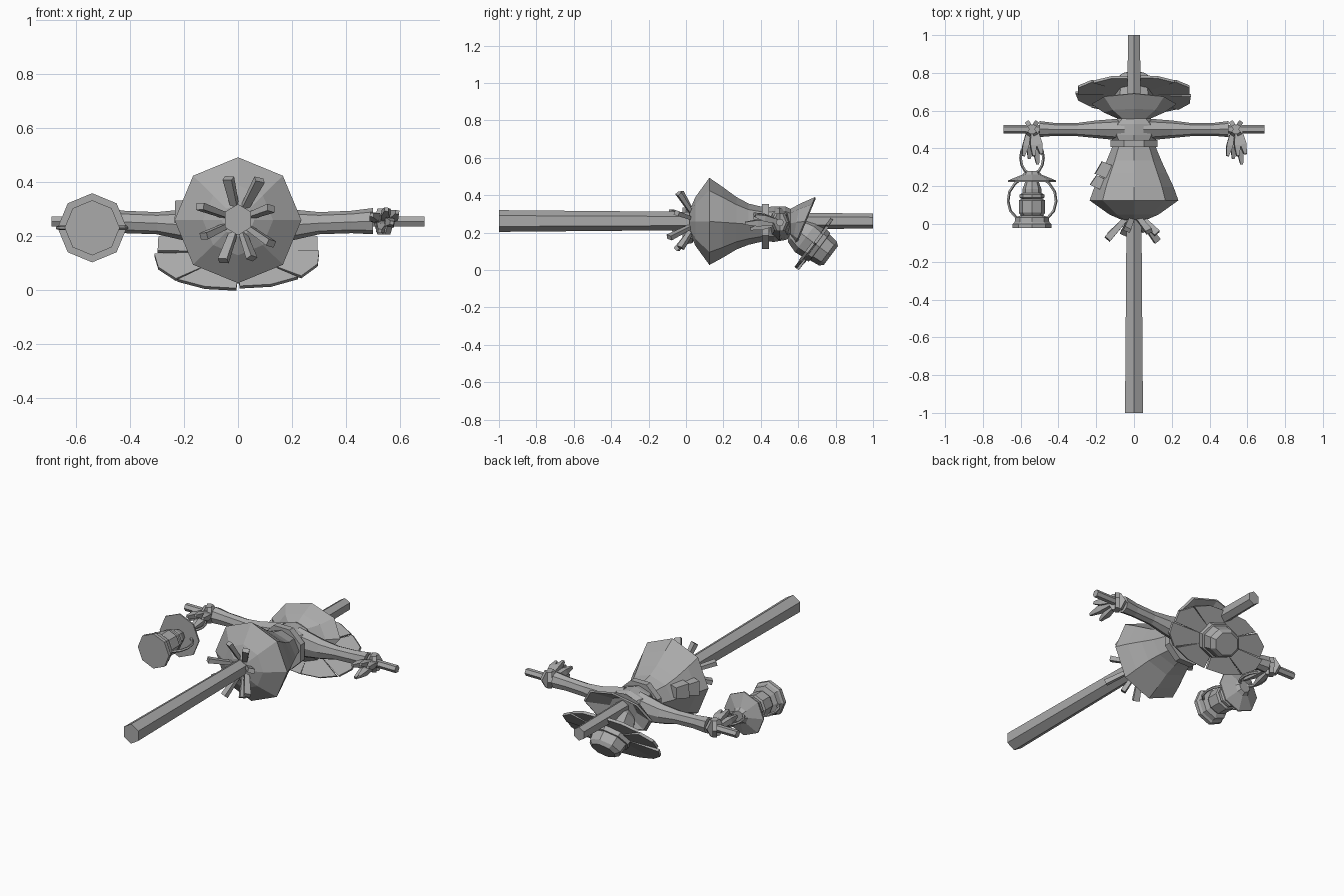
import bpy, bmesh, math, random
from mathutils import Vector as V

if "Cube" in bpy.data.objects:
    bpy.data.objects.remove(bpy.data.objects["Cube"])

random.seed(4)
grey = bpy.data.materials.new("weathered grey")
grey.diffuse_color = (0.4, 0.4, 0.4, 1)
grey.use_nodes = True
grey.node_tree.nodes["Principled BSDF"].inputs["Base Color"].default_value = grey.diffuse_color


def finish(name, bm):
    bmesh.ops.recalc_face_normals(bm, faces=bm.faces)
    me = bpy.data.meshes.new(name)
    bm.to_mesh(me)
    bm.free()
    me.materials.append(grey)
    ob = bpy.data.objects.new(name, me)
    bpy.context.collection.objects.link(ob)
    return ob


def ring(c, u, v, n=8, turn=0.0):
    """Closed ring of n points around c with half-axes u and v."""
    c, u, v = V(c), V(u), V(v)
    return [c + u * math.cos(turn + 2 * math.pi * i / n) + v * math.sin(turn + 2 * math.pi * i / n)
            for i in range(n)]


def loft(bm, rings, caps=True, closed=False):
    rows = [[bm.verts.new(p) for p in r] for r in rings]
    n = len(rows[0])
    pairs = list(zip(rows, rows[1:])) + ([(rows[-1], rows[0])] if closed else [])
    for a, b in pairs:
        for i in range(n):
            j = (i + 1) % n
            bm.faces.new((a[i], a[j], b[j], b[i]))
    if caps and not closed:
        bm.faces.new(rows[0])
        bm.faces.new(rows[-1])


def lathe_y(name, profile, x=0.0, n=8, turn=0.0):
    """Profile rows: y, half width, half depth, centre z."""
    bm = bmesh.new()
    loft(bm, [ring((x, y, z), (rx, 0, 0), (0, 0, rz), n, turn) for y, rx, rz, z in profile])
    return finish(name, bm)


def bar(bm, p, q, r0, r1, n=4, flat=1.0):
    p, q = V(p), V(q)
    d = (q - p).normalized()
    u = d.cross(V((0.13, 0.2, 1))).normalized()
    v = d.cross(u) * flat
    loft(bm, [ring(p, u * r0, v * r0, n, math.pi / 4), ring(q, u * r1, v * r1, n, math.pi / 4)])


def wire(bm, pts, r=0.008, n=5, closed=False):
    """Thin wire along points lying in a plane facing z."""
    rings = []
    m = len(pts)
    for i in range(m):
        a = pts[(i - 1) % m] if closed or i else pts[0]
        b = pts[(i + 1) % m] if closed or i < m - 1 else pts[-1]
        side = (V(b) - V(a)).normalized().cross(V((0, 0, 1)))
        rings.append(ring(pts[i], side * r, (0, 0, r), n))
    loft(bm, rings, closed=closed)


# upright pole and crossbar
lathe_y("pole", [(-1, .055, .058, .262), (1, .037, .04, .262)], n=6, turn=math.pi / 2)
bm = bmesh.new()
loft(bm, [ring((x, .502, .255), (0, .022, 0), (0, 0, .022), 6) for x in (-.69, .69)])
finish("crossbar", bm)

# stuffed coat skirt, belt and chest
lathe_y("coat_skirt", [(.02, .06, .06, .26), (.05, .13, .13, .26), (.125, .235, .233, .26),
                       (.195, .21, .19, .255), (.27, .175, .14, .25), (.335, .145, .11, .245),
                       (.42, .11, .09, .245)])
lathe_y("belt", [(.407, .135, .13, .233), (.445, .135, .13, .233)], turn=math.pi / 8)
lathe_y("chest", [(.42, .1, .09, .245), (.47, .13, .095, .245), (.53, .12, .09, .25), (.57, .075, .07, .25)])

# torn patches on one side of the coat
bm = bmesh.new()
for y0, y1, r0, r1 in ((.19, .245, .21, .185), (.25, .32, .183, .155)):
    bar(bm, (-r0 + .015, y0, .29), (-r1 + .015, y1, .29), .06, .045, 4)
finish("coat_patches", bm)

# sleeves, wrappings and straw hands
SLEEVE = ((.05, .44, .56, .16, .335), (.2, .455, .548, .185, .30), (.3, .465, .535, .208, .29),
          (.42, .467, .535, .212, .295), (.5, .46, .545, .208, .305))
for side, s in (("left", -1), ("right", 1)):
    bm = bmesh.new()
    loft(bm, [ring((s * x, (a + b) / 2, (c + d) / 2), (0, (b - a) / 2, 0), (0, 0, (d - c) / 2), 8)
              for x, a, b, c, d in SLEEVE])
    finish(side + "_sleeve", bm)

    bm = bmesh.new()
    for t in (-.6, .6):
        axis = V((math.cos(t), math.sin(t), 0)) * .012
        across = V((-math.sin(t), math.cos(t), 0)) * .05
        c = V((s * .54, .502, .255))
        loft(bm, [ring(c + axis * k, across, (0, 0, .055), 6) for k in (-1, 1)])
    finish(side + "_wrapping", bm)

    bm = bmesh.new()
    for dx, y, z in ((-.045, .36, .28), (-.015, .345, .22), (.03, .315, .25), (.05, .37, .29), (.01, .36, .3)):
        a, b = V((s * .54 + dx * .3, .51, .255)), V((s * .54 + dx, y, z))
        m = a.lerp(b, .65)
        bar(bm, a, m, .014, .024)
        bar(bm, m, b, .024, .01)
    finish(side + "_straw_hand", bm)

# straw sticking out under the coat
bm = bmesh.new()
for deg, r, y in ((20, .13, -.05), (62, .17, -.04), (103, .16, -.03), (160, .15, -.08),
                  (205, .14, -.06), (250, .16, -.05), (290, .15, -.03), (325, .15, -.09)):
    a = math.radians(deg)
    d = V((math.cos(a), 0, math.sin(a)))
    bar(bm, V((0, .04, .26)) + d * .035, V((0, y, .26)) + d * r, .018, .026, flat=.7)
finish("skirt_straw", bm)

# wide collar, open at the top
bm = bmesh.new()
c = V((0, .635, .26))
loft(bm, [ring((0, .555, .25), (.08, 0, 0), (0, 0, .075)),
          ring((0, .59, .255), (.16, 0, 0), (0, .02, .1)),
          ring(c, (.225, 0, 0), (0, .055, .13)),
          ring(c + V((0, .008, 0)), (.21, 0, 0), (0, .05, .12)),
          ring((0, .585, .25), (.09, 0, 0), (0, .01, .07))])
finish("collar", bm)

# drooping head and hat share one tilted axis
N, UP, C = V((0, .8, -.6)), V((0, .6, .8)), V((0, .69, .14))


def tilted(name, rows, n=8):
    bm = bmesh.new()
    loft(bm, [ring(C + N * t, (r, 0, 0), UP * r * f, n) for t, r, f in rows])
    return finish(name, bm)


tilted("head", [(-.15, .05, 1), (-.12, .08, 1), (-.06, .105, .95), (0, .1, .95)])
tilted("hat_crown", [(0, .125, .8), (.03, .12, .8), (.032, .108, .8), (.085, .1, .8), (.105, .075, .85)])

# ragged brim made of separate torn flaps
bm = bmesh.new()
FLAPS = ((1.0, 1.03), (1.05, .97), (.95, 1.0), (1.0, .98), (.98, 1.0), (1.0, .96), (1.0, 1.03), (1.04, 1.0))
for i, (k0, k1) in enumerate(FLAPS):
    a0 = math.radians(-89 + 45 * i)
    a1 = a0 + math.radians(43)
    lift = N * random.uniform(-.012, .012)

    def at(a, k):
        return C + V((.31, 0, 0)) * math.cos(a) * k + UP * .165 * math.sin(a) * k
    flap = [at(a0 - .03, .25), at(a0, k0) + lift, at((a0 + a1) / 2, 1.03) + lift,
            at(a1, k1) + lift, at(a1 + .03, .25)]
    loft(bm, [[p - N * .008 for p in flap], [p + N * .008 for p in flap]])
finish("hat_brim", bm)

# lantern: body, cap, side frame and handle
LX, LZ = -.54, .232


def lantern_part(name, rows):
    return lathe_y(name, [(y, r, r, LZ) for y, r in rows], x=LX)


lantern_part("lantern_base", [(-.02, .102), (.0, .102), (.01, .092), (.035, .088), (.045, .06)])
lantern_part("lantern_glass", [(.04, .055), (.06, .07), (.125, .07), (.135, .05)])
lantern_part("lantern_burner", [(.13, .05), (.14, .066), (.155, .066), (.165, .05), (.185, .05), (.225, .035)])
lantern_part("lantern_cap", [(.222, .128), (.23, .128), (.262, .05), (.28, .035)])
bm = bmesh.new()
for s in (-1, 1):
    wire(bm, [(LX + s * x, y, LZ) for x, y in ((.08, .03), (.115, .07), (.127, .12), (.12, .17), (.09, .215), (.05, .245))])
finish("lantern_frame", bm)
bm = bmesh.new()
wire(bm, [(LX + .06 * math.cos(a), .35 + .085 * math.sin(a), LZ + .015)
          for a in (2 * math.pi * i / 14 for i in range(14))], closed=True)
finish("lantern_handle", bm)
